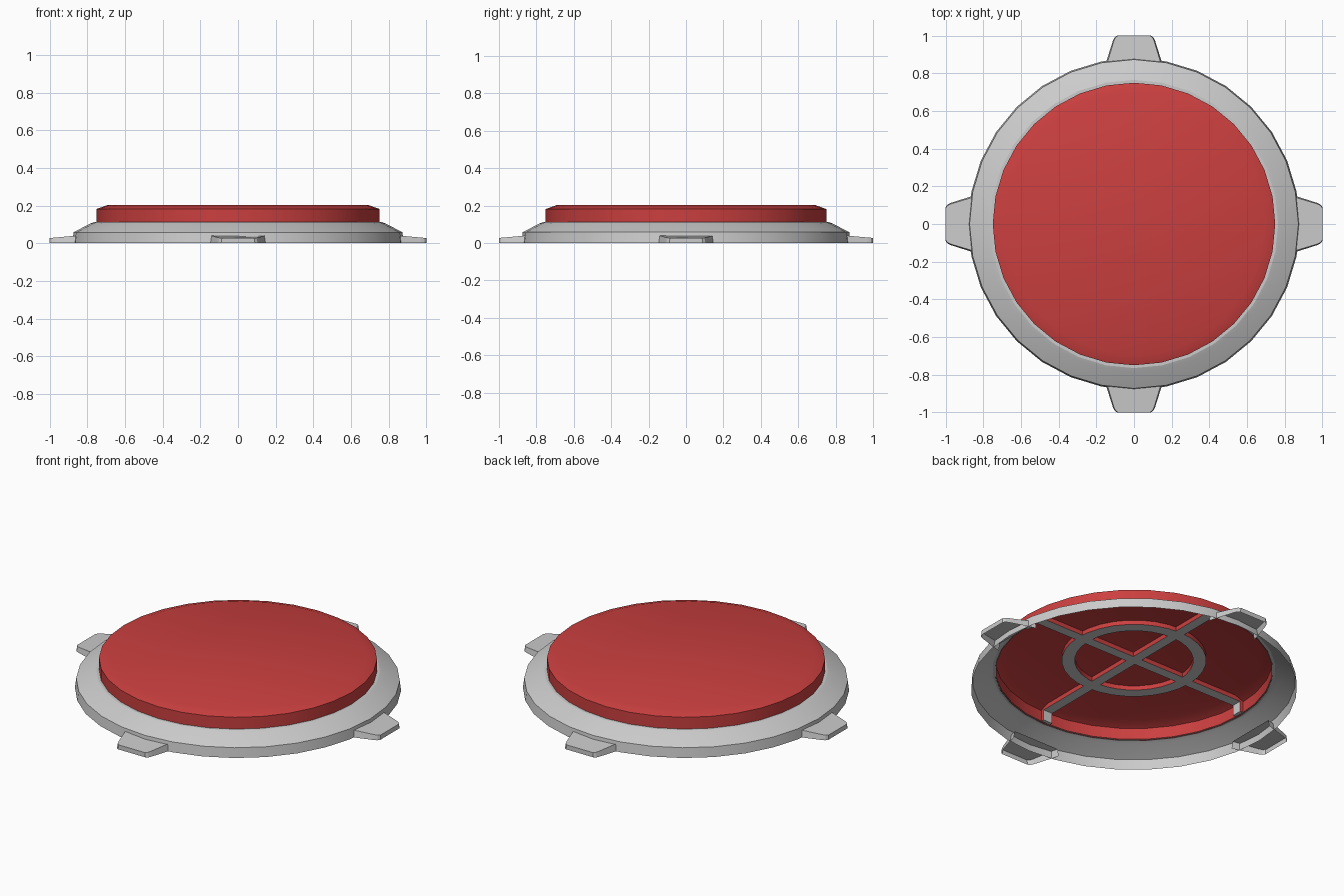
import bpy, bmesh, math
from mathutils import Matrix, Vector

if "Cube" in bpy.data.objects:
    bpy.data.objects.remove(bpy.data.objects["Cube"], do_unlink=True)

SIDES = 32


def material(name, color):
    m = bpy.data.materials.new(name)
    m.use_nodes = True
    m.diffuse_color = color
    m.node_tree.nodes["Principled BSDF"].inputs["Base Color"].default_value = color
    return m


GREY = material("light grey", (0.6, 0.6, 0.6, 1))
RED = material("button red", (0.6, 0.05, 0.05, 1))


def finish(name, bm, mats, smooth=True):
    mesh = bpy.data.meshes.new(name)
    bm.to_mesh(mesh)
    bm.free()
    for m in mats:
        mesh.materials.append(m)
    ob = bpy.data.objects.new(name, mesh)
    bpy.context.collection.objects.link(ob)
    if smooth:
        bpy.ops.object.select_all(action="DESELECT")
        ob.select_set(True)
        bpy.context.view_layer.objects.active = ob
        bpy.ops.object.shade_smooth_by_angle(angle=math.radians(20))
    return ob


def lathe(profile, closed=False):
    """Spin a (radius, height) profile around z."""
    bm = bmesh.new()
    rings = []
    for r, z in profile:
        if r == 0:
            rings.append([bm.verts.new((0, 0, z))] * SIDES)
        else:
            rings.append([bm.verts.new((r * math.cos(a), r * math.sin(a), z))
                          for a in (math.tau * i / SIDES for i in range(SIDES))])
    pairs = list(zip(rings, rings[1:]))
    if closed:
        pairs.append((rings[-1], rings[0]))
    for low, high in pairs:
        for i in range(SIDES):
            j = (i + 1) % SIDES
            quad = dict.fromkeys((low[i], low[j], high[j], high[i]))
            bm.faces.new(list(quad))
    bm.normal_update()
    return bm


def extrude_outline(points, vector):
    """Extrude a flat outline into a solid."""
    bm = bmesh.new()
    face = bm.faces.new([bm.verts.new(p) for p in points])
    new = bmesh.ops.extrude_face_region(bm, geom=[face])["geom"]
    bmesh.ops.translate(bm, verts=[v for v in new if isinstance(v, bmesh.types.BMVert)],
                        vec=vector)
    bmesh.ops.recalc_face_normals(bm, faces=bm.faces)
    bm.normal_update()
    return bm


# Hollow base skirt with a sloped shoulder
finish("base_ring", lathe([(0.88, 0), (0.873, 0.058), (0.785, 0.104),
                           (0.765, 0.112), (0.745, 0.112)]), [GREY])

# Hollow button cap with a bevelled edge
finish("button_cap", lathe([(0.75, 0.108), (0.75, 0.182), (0.692, 0.203),
                            (0, 0.203)]), [RED])

# Ring rib under the cap: red walls, grey underside
bm = lathe([(0.32, 0.2), (0.32, 0.174), (0.39, 0.174), (0.39, 0.2)], closed=True)
bmesh.ops.recalc_face_normals(bm, faces=bm.faces)
for f in bm.faces:
    f.material_index = 1 if f.normal.z < -0.5 else 0
finish("ring_rib", bm, [RED, GREY])

# Crossed ribs whose ends turn down along the cap wall
half = [(0.722, 0.174), (0.722, 0.112), (0.742, 0.112), (0.742, 0.18), (0.69, 0.2)]
outline = half + [(-x, z) for x, z in reversed(half)]
for name, turn in (("side_cross_rib", 0), ("depth_cross_rib", math.pi / 2)):
    bm = extrude_outline([(x, -0.03, z) for x, z in outline], (0, 0.06, 0))
    for f in bm.faces:
        c = f.calc_center_median()
        inward = f.normal.x * c.x < -0.1
        f.material_index = 1 if f.normal.z < -0.5 or inward else 0
    bm.transform(Matrix.Rotation(turn, 4, "Z"))
    finish(name, bm, [RED, GREY], smooth=False)

# Four mounting tabs, open underneath, with sloping tops and rounded corners
side = [(0.158, 0.82), (0.148, 0.86), (0.113, 0.97), (0.104, 0.99), (0.09, 1.0)]
plan = side + [(-x, y) for x, y in reversed(side)]
for i, name in enumerate(("back_tab", "right_tab", "front_tab", "left_tab")):
    bm = extrude_outline([(x, y, 0) for x, y in plan], (0, 0, 0.04))
    for v in bm.verts:
        if v.co.z > 0.01:
            v.co.z = 0.04 - 0.09 * max(0, v.co.y - 0.86)
            v.co.x *= 0.95
    bm.normal_update()
    openings = [f for f in bm.faces if f.normal.z < -0.9 or f.normal.y < -0.9]
    bmesh.ops.delete(bm, geom=openings, context="FACES")
    bm.transform(Matrix.Rotation(i * math.pi / 2, 4, "Z"))
    finish(name, bm, [GREY], smooth=False)
